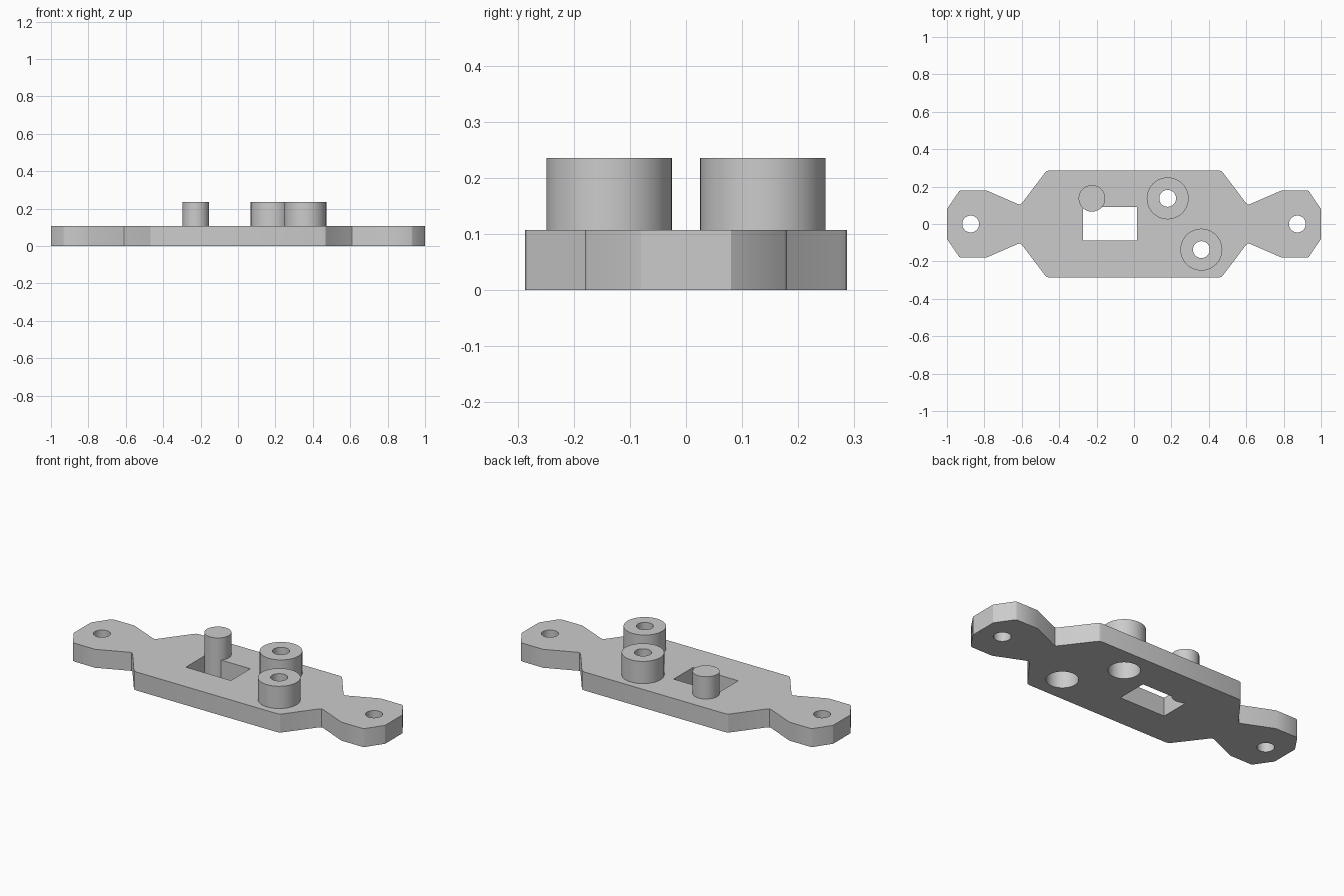
import bpy, bmesh, math

if "Cube" in bpy.data.objects:
    bpy.data.objects.remove(bpy.data.objects["Cube"], do_unlink=True)

THICK, TOP = 0.107, 0.236
BORE, RECESS = 0.045, 0.083
BOSSES = [(0.18, 0.137), (0.36, -0.137)]

grey = bpy.data.materials.new("light grey plastic")
grey.use_nodes = True
colour = (0.6, 0.6, 0.6, 1)
grey.diffuse_color = colour
grey.node_tree.nodes["Principled BSDF"].inputs["Base Color"].default_value = colour


def prism(name, points, z0, z1):
    """Extrude a counter-clockwise outline between two heights."""
    bm = bmesh.new()
    face = bm.faces.new([bm.verts.new((x, y, z0)) for x, y in points])
    grown = bmesh.ops.extrude_face_region(bm, geom=[face])
    moved = [g for g in grown["geom"] if isinstance(g, bmesh.types.BMVert)]
    bmesh.ops.translate(bm, verts=moved, vec=(0, 0, z1 - z0))
    bmesh.ops.recalc_face_normals(bm, faces=bm.faces)
    mesh = bpy.data.meshes.new(name)
    bm.to_mesh(mesh)
    bm.free()
    mesh.materials.append(grey)
    obj = bpy.data.objects.new(name, mesh)
    bpy.context.collection.objects.link(obj)
    return obj


def cylinder(name, centre, radius, z0, z1, sides=48):
    angles = [math.tau * i / sides for i in range(sides)]
    return prism(name, [(centre[0] + radius * math.cos(a),
                         centre[1] + radius * math.sin(a)) for a in angles], z0, z1)


def combine(target, tool, operation):
    """Apply a boolean and discard the tool."""
    mod = target.modifiers.new(operation, "BOOLEAN")
    mod.operation, mod.solver, mod.object = operation, "EXACT", tool
    bpy.context.view_layer.objects.active = target
    bpy.ops.object.modifier_apply(modifier=mod.name)
    bpy.data.objects.remove(tool, do_unlink=True)


# Mounting plate: one quarter of the outline, mirrored both ways
quarter = [(1.0, 0.08), (0.935, 0.175), (0.925, 0.18), (0.79, 0.18),
           (0.62, 0.106), (0.61, 0.104), (0.6, 0.11),
           (0.477, 0.273), (0.467, 0.283), (0.452, 0.287)]
half = quarter + [(-x, y) for x, y in reversed(quarter)]
outline = half + [(x, -y) for x, y in reversed(half)]
plate = prism("mounting_plate", outline, 0, THICK)

# Raised screw bosses and locating pin
for centre in BOSSES:
    combine(plate, cylinder("screw_boss", centre, 0.112, 0.02, TOP), "UNION")

# Rectangular window
window = [(-0.273, -0.088), (0.016, -0.088), (0.016, 0.09), (-0.273, 0.09)]
combine(plate, prism("window_cutter", window, -0.1, THICK + 0.1), "DIFFERENCE")
combine(plate, cylinder("locating_pin", (-0.225, 0.137), 0.071, 0, TOP), "UNION")

# Screw holes at both ends and through the bosses, recessed from below
for centre in BOSSES + [(-0.873, 0), (0.873, 0)]:
    combine(plate, cylinder("hole_cutter", centre, BORE, -0.1, TOP + 0.1), "DIFFERENCE")
for centre in BOSSES:
    combine(plate, cylinder("recess_cutter", centre, RECESS, -0.1, 0.17), "DIFFERENCE")

bpy.ops.object.select_all(action="DESELECT")
plate.select_set(True)
bpy.context.view_layer.objects.active = plate
bpy.ops.object.shade_smooth_by_angle(angle=math.radians(30))
